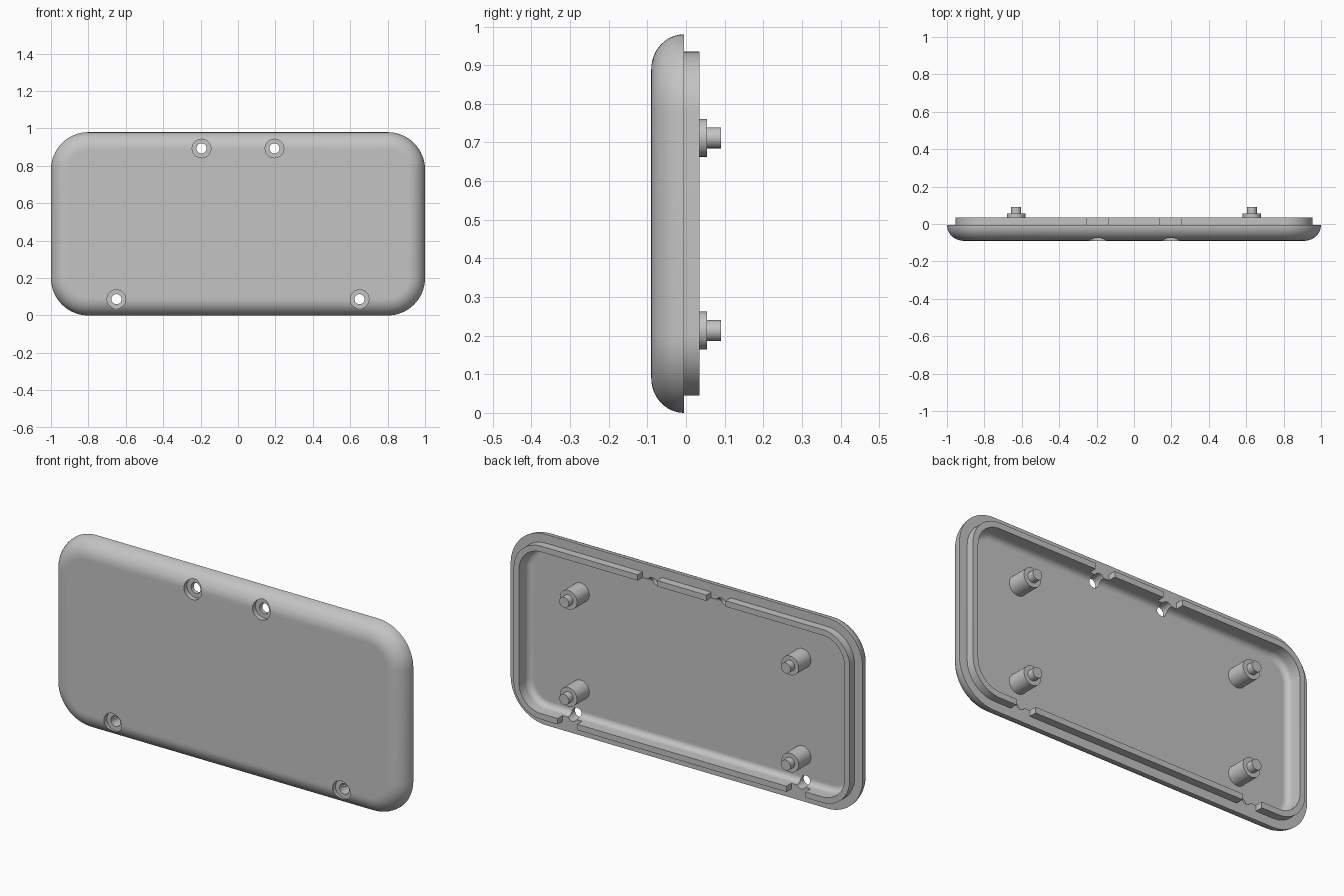
import bpy, bmesh
from math import sin, cos, pi, radians
from mathutils import Matrix, Vector

if "Cube" in bpy.data.objects:
    bpy.data.objects.remove(bpy.data.objects["Cube"], do_unlink=True)

HALF_W, HEIGHT, CORNER = 1.0, 0.98, 0.2
MID = HEIGHT / 2
FRONT, RIM, LIP, FLOOR = -0.09, -0.005, 0.035, -0.045

grey = bpy.data.materials.new("plain grey")
grey.use_nodes = True
colour = (0.55, 0.55, 0.55, 1)
grey.diffuse_color = colour
grey.node_tree.nodes["Principled BSDF"].inputs["Base Color"].default_value = colour


def add_object(name, bm):
    bmesh.ops.recalc_face_normals(bm, faces=bm.faces)
    mesh = bpy.data.meshes.new(name)
    bm.to_mesh(mesh)
    bm.free()
    mesh.materials.append(grey)
    obj = bpy.data.objects.new(name, mesh)
    bpy.context.collection.objects.link(obj)
    return obj


def select(obj):
    bpy.ops.object.select_all(action='DESELECT')
    obj.select_set(True)
    bpy.context.view_layer.objects.active = obj


def outline(inset, y, steps=16):
    """Rounded rectangle, inset from the outer edge."""
    r = CORNER - inset
    points = []
    for q, (sx, sz) in enumerate([(1, 1), (-1, 1), (-1, -1), (1, -1)]):
        for i in range(steps + 1):
            a = (q + i / steps) * pi / 2
            points.append((sx * (HALF_W - CORNER) + r * cos(a), y,
                           MID + sz * (MID - CORNER) + r * sin(a)))
    return points


def cylinder(bm, x, z, radius, y0, y1, sides=40):
    place = Matrix.Translation((x, (y0 + y1) / 2, z)) @ Matrix.Rotation(pi / 2, 4, 'X')
    bmesh.ops.create_cone(bm, cap_ends=True, segments=sides, radius1=radius,
                          radius2=radius, depth=y1 - y0, matrix=place)


def cut(target, bm):
    cutter = add_object("cutter", bm)
    cutter.hide_render = True
    mod = target.modifiers.new("cut", 'BOOLEAN')
    mod.operation, mod.solver, mod.object = 'DIFFERENCE', 'EXACT', cutter
    select(target)
    bpy.ops.object.modifier_apply(modifier=mod.name)
    bpy.data.objects.remove(cutter, do_unlink=True)


# Cover section as (inset, y): front, rounded edge, rim, lip, cavity, floor
BEND, FILLET, WALL = 0.09, 0.03, 0.075
profile = [(BEND + 0.004, FRONT)]
for i in range(13):
    a = i / 12 * pi / 2
    profile.append((BEND * (1 - sin(a)), RIM - (RIM - FRONT) * cos(a)))
profile += [(0.045, RIM), (0.045, LIP), (WALL, LIP)]
for i in range(9):
    a = i / 8 * pi / 2
    profile.append((WALL + FILLET * (1 - cos(a)), FLOOR + FILLET * (1 - sin(a))))
profile.append((WALL + FILLET + 0.004, FLOOR))

bm = bmesh.new()
rings = [[bm.verts.new(p) for p in outline(*section)] for section in profile]
for a, b in zip(rings, rings[1:]):
    for i in range(len(a)):
        j = (i + 1) % len(a)
        bm.faces.new((a[i], a[j], b[j], b[i]))
bm.faces.new(rings[0])
bm.faces.new(rings[-1])
cover = add_object("cover", bm)

# Screw holes, counterbores and lip notches
screws = [(s * x, z) for x, z in ((0.195, 0.893), (0.65, 0.087)) for s in (-1, 1)]
notches, bores, holes = bmesh.new(), bmesh.new(), bmesh.new()
for x, z in screws:
    lip_z = 0.06 if z < MID else HEIGHT - 0.06
    bmesh.ops.create_cube(notches, size=1, matrix=Matrix.Translation((x, RIM + 0.05, lip_z))
                          @ Matrix.Diagonal((0.11, 0.1, 0.05, 1)))
    cylinder(bores, x, z, 0.05, -0.2, -0.065)
    cylinder(holes, x, z, 0.027, -0.3, 0.2)
for cutter_mesh in (notches, bores, holes):
    cut(cover, cutter_mesh)

# Stepped posts on the inside
parts = [cover]
for x, side in ((-0.63, "right"), (0.63, "left")):
    for z, level in ((0.213, "lower"), (0.712, "upper")):
        for part, radius, y0, y1 in (("post", 0.049, FLOOR - 0.005, 0.055),
                                     ("pin", 0.027, 0.05, 0.09)):
            bm = bmesh.new()
            cylinder(bm, x, z, radius, y0, y1)
            parts.append(add_object(f"{level}_{side}_{part}", bm))

for obj in parts:
    select(obj)
    bpy.ops.object.shade_smooth_by_angle(angle=radians(30))
